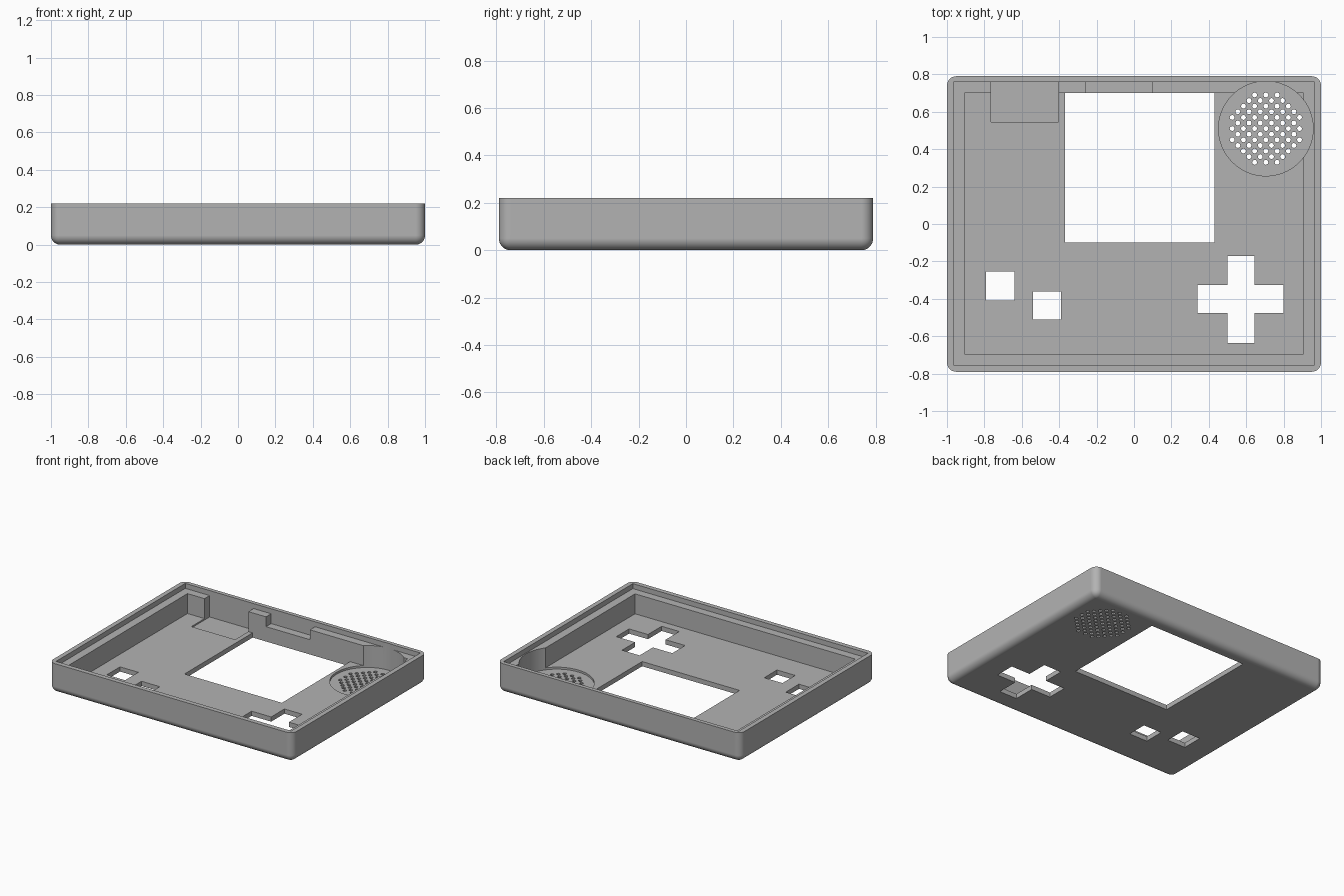
import bpy, bmesh, math
from mathutils import Matrix

cube = bpy.data.objects.get("Cube")
if cube:
    bpy.data.objects.remove(cube, do_unlink=True)

HEIGHT, LEDGE, FLOOR, POCKET, SPEAKER = 0.22, 0.183, 0.035, 0.024, 0.02
ABOVE = 0.4


def add_box(bm, x0, x1, y0, y1, z0, z1):
    m = Matrix.Translation(((x0 + x1) / 2, (y0 + y1) / 2, (z0 + z1) / 2))
    m = m @ Matrix.Diagonal((x1 - x0, y1 - y0, z1 - z0, 1))
    bmesh.ops.create_cube(bm, size=1, matrix=m)


def add_cylinder(bm, x, y, radius, z0, z1, sides):
    bmesh.ops.create_cone(bm, cap_ends=True, segments=sides, radius1=radius, radius2=radius,
                          depth=z1 - z0, matrix=Matrix.Translation((x, y, (z0 + z1) / 2)))


def make_object(name, bm):
    mesh = bpy.data.meshes.new(name)
    bm.to_mesh(mesh)
    bm.free()
    obj = bpy.data.objects.new(name, mesh)
    bpy.context.collection.objects.link(obj)
    return obj


def cut(target, bm):
    """Subtract the geometry in bm from target and discard the cutter."""
    cutter = make_object("cutter", bm)
    cutter.hide_render = True
    mod = target.modifiers.new("cut", 'BOOLEAN')
    mod.operation, mod.solver, mod.object = 'DIFFERENCE', 'EXACT', cutter
    bpy.context.view_layer.update()
    graph = bpy.context.evaluated_depsgraph_get()
    mesh = bpy.data.meshes.new_from_object(target.evaluated_get(graph))
    target.modifiers.clear()
    target.data = mesh
    bpy.data.objects.remove(cutter, do_unlink=True)


def cut_box(target, *bounds):
    bm = bmesh.new()
    add_box(bm, *bounds)
    cut(target, bm)


# Outer tray body: rounded upright corners and rounded bottom edge
bm = bmesh.new()
add_box(bm, -1, 1, -0.79, 0.79, 0, HEIGHT)
edges = [e for e in bm.edges if min(v.co.z for v in e.verts) < 0.01]
bmesh.ops.bevel(bm, geom=edges, offset=0.05, segments=8, profile=0.5, affect='EDGES')
shell = make_object("case_shell", bm)

# Rim step and main cavity
cut_box(shell, -0.965, 0.965, -0.755, 0.76, LEDGE, ABOVE)
cut_box(shell, -0.905, 0.905, -0.695, 0.70, FLOOR, ABOVE)

# Back wall: connector pocket and shallow notch
cut_box(shell, -0.765, -0.405, 0.545, 0.76, POCKET, ABOVE)
cut_box(shell, -0.26, 0.10, 0.65, 0.76, 0.11, ABOVE)

# Round speaker seat
SX, SY = 0.705, 0.51
bm = bmesh.new()
add_cylinder(bm, SX, SY, 0.253, SPEAKER, ABOVE, 64)
cut(shell, bm)

# Screen window, two square buttons and cross-shaped pad
for x0, x1, y0, y1 in [(-0.37, 0.43, -0.10, 0.70),
                       (-0.79, -0.64, -0.41, -0.255),
                       (-0.54, -0.39, -0.51, -0.36),
                       (0.34, 0.80, -0.475, -0.325),
                       (0.50, 0.645, -0.635, -0.17)]:
    cut_box(shell, x0, x1, y0, y1, -0.1, 0.1)

# Speaker grille: staggered small holes inside a circle
bm = bmesh.new()
PITCH = 0.03
for i in range(-6, 7):
    for j in range(-6, 7):
        if (i + j) % 2 == 0 and math.hypot(i, j) * PITCH < 0.195:
            add_cylinder(bm, SX + i * PITCH, SY + j * PITCH, 0.0135, -0.1, 0.1, 8)
cut(shell, bm)

# Plain grey plastic
grey = bpy.data.materials.new("grey_plastic")
grey.use_nodes = True
color = (0.45, 0.45, 0.45, 1)
grey.diffuse_color = color
grey.node_tree.nodes["Principled BSDF"].inputs["Base Color"].default_value = color
shell.data.materials.clear()
shell.data.materials.append(grey)
for p in shell.data.polygons:
    p.material_index = 0

# Smooth rounded edges, crisp corners
bpy.ops.object.select_all(action='DESELECT')
shell.select_set(True)
bpy.context.view_layer.objects.active = shell
bpy.ops.object.shade_smooth_by_angle(angle=math.radians(30))
normals = shell.modifiers.new("weighted_normals", 'WEIGHTED_NORMAL')
normals.keep_sharp = True
